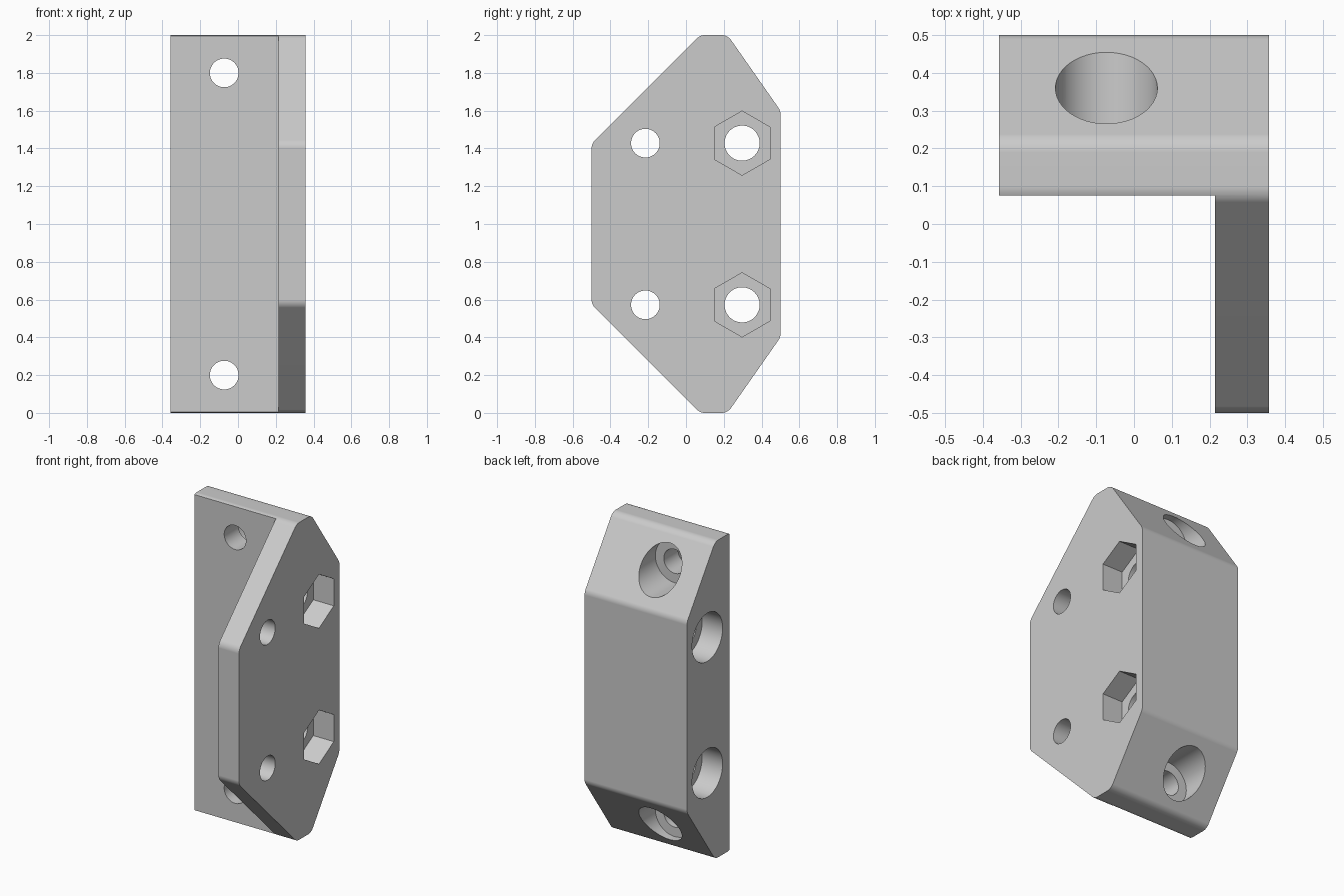
import bpy, bmesh
from math import sin, cos, pi
from mathutils import Vector

if "Cube" in bpy.data.objects:
    bpy.data.objects.remove(bpy.data.objects["Cube"], do_unlink=True)

HALF_X, PLATE_IN, BODY_FRONT = 0.357, 0.214, 0.075
SIDE_HEIGHTS = (0.572, 1.428)
END_HEIGHTS = (0.2, 1.8)


def circle(u, v, r, n=48):
    # First point sits straight above the centre
    return [(u + r * sin(2 * pi * i / n), v + r * cos(2 * pi * i / n)) for i in range(n)]


def fillet(points, r, steps=6):
    # Replace every corner of a convex outline by a tangent arc
    out = []
    for i, p in enumerate(points):
        p = Vector(p)
        a = (Vector(points[i - 1]) - p).normalized()
        b = (Vector(points[(i + 1) % len(points)]) - p).normalized()
        half = a.angle(b) / 2
        centre = p + (a + b).normalized() * (r / sin(half))
        start = (p + a * (r * cos(half) / sin(half)) - centre).normalized()
        end = (p + b * (r * cos(half) / sin(half)) - centre).normalized()
        for k in range(steps + 1):
            out.append(tuple(centre + start.lerp(end, k / steps).normalized() * r))
    return out


def prism(name, points, axis, low, high):
    # Extrude an outline along x (outline in y, z) or y (outline in x, z)
    bm = bmesh.new()
    rings = []
    for d in (low, high):
        rings.append([bm.verts.new((d, u, v) if axis == "x" else (u, d, v)) for u, v in points])
        bm.faces.new(rings[-1])
    n = len(points)
    for i in range(n):
        j = (i + 1) % n
        bm.faces.new((rings[0][i], rings[0][j], rings[1][j], rings[1][i]))
    bmesh.ops.recalc_face_normals(bm, faces=bm.faces)
    mesh = bpy.data.meshes.new(name)
    bm.to_mesh(mesh)
    bm.free()
    obj = bpy.data.objects.new(name, mesh)
    bpy.context.collection.objects.link(obj)
    return obj


def cut(target, points, axis, low, high):
    # Subtract a temporary prism and bake the result
    cutter = prism("cutter", points, axis, low, high)
    cutter.hide_render = True
    mod = target.modifiers.new("cut", "BOOLEAN")
    mod.operation, mod.solver, mod.object = "DIFFERENCE", "EXACT", cutter
    graph = bpy.context.evaluated_depsgraph_get()
    mesh = bpy.data.meshes.new_from_object(target.evaluated_get(graph))
    target.modifiers.clear()
    target.data = mesh
    bpy.data.objects.remove(cutter, do_unlink=True)


# Full side outline, rounded at the corners
outline = [(-0.5, 0.575), (0.075, 0), (0.22, 0), (0.5, 0.4),
           (0.5, 1.6), (0.22, 2), (0.075, 2), (-0.5, 1.425)]
bracket = prism("angle_bracket", fillet(outline, 0.06), "x", -HALF_X, HALF_X)

# Clear the front corner, leaving the thin side plate
cut(bracket, [(-1, -1), (BODY_FRONT, -1), (BODY_FRONT, 3), (-1, 3)], "x", -1, PLATE_IN)

# Sideways holes: plain ones in the plate, nut pockets and counterbores in the body
for z in SIDE_HEIGHTS:
    cut(bracket, circle(-0.215, z, 0.076), "x", -1, 1)
    cut(bracket, circle(0.297, z, 0.093), "x", -1, 1)
    cut(bracket, circle(0.297, z, 0.17, 6), "x", PLATE_IN, 1)
    cut(bracket, circle(0.297, z, 0.152), "x", -1, -PLATE_IN)

# Front-to-back holes with counterbores through the sloped ends
for z in END_HEIGHTS:
    cut(bracket, circle(-0.073, z, 0.076), "y", -1, 1)
    cut(bracket, circle(-0.073, z, 0.135), "y", 0.217, 1)

# Single grey finish
grey = bpy.data.materials.new("plain_grey")
grey.use_nodes = True
colour = (0.6, 0.6, 0.6, 1)
grey.diffuse_color = colour
grey.node_tree.nodes["Principled BSDF"].inputs["Base Color"].default_value = colour
bracket.data.materials.clear()
bracket.data.materials.append(grey)

# Smooth curved walls, crisp edges, flat large faces
bpy.ops.object.select_all(action="DESELECT")
bracket.select_set(True)
bpy.context.view_layer.objects.active = bracket
bpy.ops.object.shade_smooth_by_angle(angle=pi / 6)
weighted = bracket.modifiers.new("weighted_normals", "WEIGHTED_NORMAL")
weighted.keep_sharp = True
